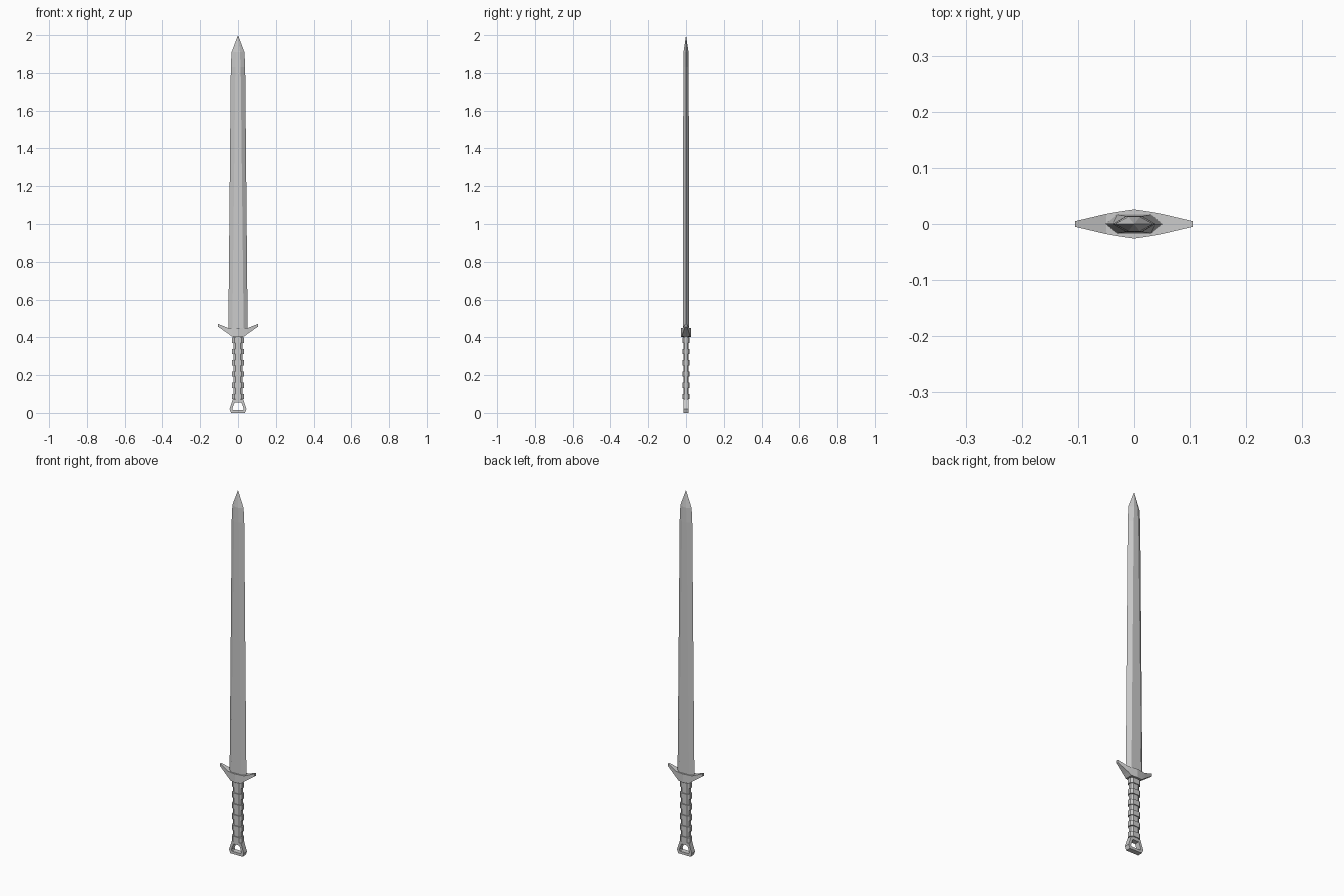
import bpy, bmesh

if "Cube" in bpy.data.objects:
    bpy.data.objects.remove(bpy.data.objects["Cube"])


def finish(name, bm):
    bmesh.ops.recalc_face_normals(bm, faces=bm.faces)
    mesh = bpy.data.meshes.new(name)
    bm.to_mesh(mesh)
    bm.free()
    ob = bpy.data.objects.new(name, mesh)
    bpy.context.collection.objects.link(ob)
    return ob


def loft(name, rings):
    """Skin a list of equal-length point loops and cap both ends."""
    bm = bmesh.new()
    loops = [[bm.verts.new(p) for p in ring] for ring in rings]
    n = len(loops[0])
    for a, b in zip(loops, loops[1:]):
        for i in range(n):
            j = (i + 1) % n
            bm.faces.new((a[i], a[j], b[j], b[i]))
    bm.faces.new(loops[0])
    bm.faces.new(loops[-1])
    bmesh.ops.remove_doubles(bm, verts=bm.verts, dist=1e-5)
    return finish(name, bm)


def hexagon(z, w, flat, d):
    return [(-w, 0, z), (-flat, -d, z), (flat, -d, z),
            (w, 0, z), (flat, d, z), (-flat, d, z)]


def octagon(z, w, d):
    a, b = w * 0.6, d * 0.5
    return [(-w, -b, z), (-a, -d, z), (a, -d, z), (w, -b, z),
            (w, b, z), (a, d, z), (-a, d, z), (-w, b, z)]


# Blade: bevelled flats narrowing to a ridged point
blade = loft("blade", [hexagon(0.44, 0.051, 0.03, 0.017),
                       hexagon(1.83, 0.038, 0.014, 0.014),
                       hexagon(1.91, 0.034, 0.010, 0.013)])
bm = bmesh.new()
bm.from_mesh(blade.data)
top = [f for f in bm.faces if all(v.co.z > 1.9 for v in f.verts)]
res = bmesh.ops.poke(bm, faces=top)
res["verts"][0].co = (0, 0, 2.0)
bm.to_mesh(blade.data)
bm.free()

# Crossguard: swept-up wings, sections as (x, half depth, bottom z, top z)
half = [(0.105, 0.005, 0.456, 0.471), (0.05, 0.018, 0.418, 0.449),
        (0.033, 0.021, 0.404, 0.449)]
stations = [(-x, d, b, t) for x, d, b, t in half]
stations += [(0, 0.026, 0.402, 0.449)] + half[::-1]
loft("crossguard", [[(x, -d, b), (x, d, b), (x, d, t), (x, -d, t)]
                    for x, d, b, t in stations])

# Grip core and raised bands
loft("grip", [octagon(0.06, 0.024, 0.014), octagon(0.41, 0.024, 0.014)])
for i in range(6):
    z = 0.087 + i * 0.0595
    loft("grip_band", [octagon(z - 0.014, 0.031, 0.019),
                       octagon(z + 0.014, 0.031, 0.019)])

# Pommel: open trapezoid loop
outer = [(-0.037, 0.0), (0.037, 0.0), (0.045, 0.02), (0.028, 0.07),
         (-0.028, 0.07), (-0.045, 0.02)]
inner = [(-0.027, 0.014), (0.027, 0.014), (0.030, 0.022), (0.018, 0.056),
         (-0.018, 0.056), (-0.030, 0.022)]
bm = bmesh.new()
loops = [[bm.verts.new((x, y, z)) for x, z in prof]
         for prof, y in ((outer, -0.014), (outer, 0.014),
                         (inner, 0.014), (inner, -0.014))]
for k in range(4):
    a, b = loops[k], loops[(k + 1) % 4]
    for i in range(6):
        j = (i + 1) % 6
        bm.faces.new((a[i], a[j], b[j], b[i]))
finish("pommel_loop", bm)
